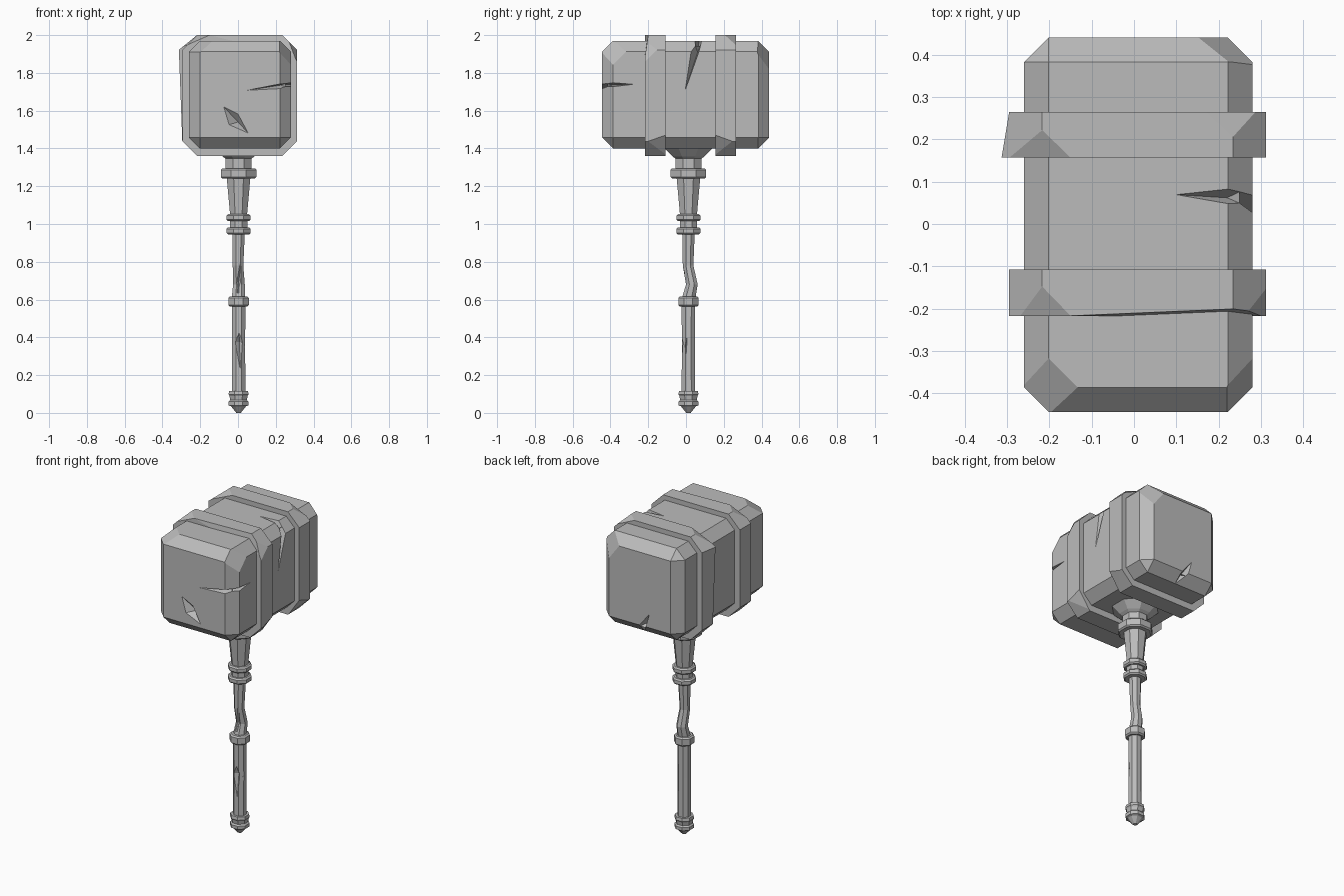
import bpy, bmesh, math
from mathutils import Vector
from mathutils.geometry import normal

if "Cube" in bpy.data.objects:
    bpy.data.objects.remove(bpy.data.objects["Cube"], do_unlink=True)

GREY = (0.5, 0.5, 0.5, 1)
stone = bpy.data.materials.new("stone grey")
stone.use_nodes = True
stone.diffuse_color = GREY
stone.node_tree.nodes["Principled BSDF"].inputs["Base Color"].default_value = GREY


def finish(bm, name):
    bmesh.ops.recalc_face_normals(bm, faces=bm.faces)
    mesh = bpy.data.meshes.new(name)
    bm.to_mesh(mesh)
    bm.free()
    mesh.materials.append(stone)
    obj = bpy.data.objects.new(name, mesh)
    bpy.context.collection.objects.link(obj)
    return obj


def chop(bm, a, b, c):
    """Slice a corner off along the plane through three points."""
    centre = sum((v.co for v in bm.verts), Vector()) / len(bm.verts)
    n = normal(Vector(a), Vector(b), Vector(c))
    if n.dot(centre - Vector(a)) > 0:
        n = -n
    cut = bmesh.ops.bisect_plane(bm, geom=bm.verts[:] + bm.edges[:] + bm.faces[:],
                                 plane_co=a, plane_no=n, clear_outer=True)
    edges = [e for e in cut["geom_cut"] if isinstance(e, bmesh.types.BMEdge)]
    bmesh.ops.edgeloop_fill(bm, edges=edges)


def carve(obj, points):
    """Subtract the convex hull of the points."""
    bm = bmesh.new()
    for p in points:
        bm.verts.new(p)
    bmesh.ops.convex_hull(bm, input=bm.verts[:])
    cutter = finish(bm, "cutter")
    cutter.hide_render = True
    mod = obj.modifiers.new("carve", 'BOOLEAN')
    mod.operation, mod.solver, mod.object = 'DIFFERENCE', 'EXACT', cutter
    bpy.context.view_layer.objects.active = obj
    bpy.ops.object.modifier_apply(modifier=mod.name)
    bpy.data.objects.remove(cutter, do_unlink=True)


def crack(obj, tip_a, tip_b, inner, out_a, out_b):
    """Wedge that is widest at the outer points and fades to both tips."""
    for tip in (tip_a, tip_b):
        carve(obj, [tip, inner, out_a, out_b])


def lathe(name, stations, sides=8):
    """Octagonal turned part; each station is z, radius, x offset, y offset."""
    bm = bmesh.new()
    rings = []
    for z, r, ox, oy in stations:
        r /= math.cos(math.pi / sides)
        angles = [(i + 0.5) * math.tau / sides for i in range(sides)]
        rings.append([bm.verts.new((AX + ox + r * math.cos(a), AY + oy + r * math.sin(a), z))
                      for a in angles])
    for low, high in zip(rings, rings[1:]):
        for i in range(sides):
            j = (i + 1) % sides
            bm.faces.new((low[i], low[j], high[j], high[i]))
    bm.faces.new(rings[0])
    bm.faces.new(rings[-1])
    return finish(bm, name)


AX, AY = 0.003, 0.013

# Hammer head: chamfered block with chipped corners
bm = bmesh.new()
bmesh.ops.create_cube(bm, size=1)
bmesh.ops.scale(bm, vec=(0.54, 0.885, 0.57), verts=bm.verts)
bmesh.ops.translate(bm, vec=(0.01, -0.002, 1.685), verts=bm.verts)
bmesh.ops.bevel(bm, geom=bm.edges[:], offset=0.058, segments=1, affect='EDGES')
chop(bm, (-0.2, -0.32, 1.97), (-0.135, -0.385, 1.97), (-0.26, -0.385, 1.91))
chop(bm, (0.22, -0.385, 1.97), (0.28, -0.32, 1.91), (0.28, -0.385, 1.845))
chop(bm, (0.22, 0.385, 1.97), (0.155, 0.44, 1.91), (0.28, 0.385, 1.89))
head = finish(bm, "head")

# Cracks in the head: top left edge, front, back lower edge
crack(head, (0.09, 0.07, 1.975), (0.285, -0.01, 1.69), (0.22, 0.062, 1.91),
      (0.32, 0.11, 2.02), (0.32, 0.02, 2.02))
crack(head, (0.03, -0.45, 1.705), (0.285, -0.27, 1.74), (0.225, -0.39, 1.735),
      (0.32, -0.48, 1.765), (0.32, -0.48, 1.71))
crack(head, (-0.06, 0.445, 1.55), (0.02, 0.38, 1.395), (-0.01, 0.395, 1.46),
      (0.06, 0.48, 1.42), (-0.04, 0.48, 1.42))
# Diamond gouge on the front
carve(head, [(-0.08, -0.447, 1.625), (0.0, -0.447, 1.585), (0.057, -0.447, 1.478),
             (-0.05, -0.447, 1.525), (0.0, -0.405, 1.54)])


# Two raised bands around the head
def band(name, y0, y1, chips, lean=0):
    x0, x1, z0, z1, c = -0.295, 0.312, 1.36, 2.0, 0.078
    outline = [(x0 + c, z0), (x1 - c, z0), (x1, z0 + c), (x1, z1 - c),
               (x1 - c, z1), (x0 + c, z1), (x0, z1 - c), (x0, z0 + c)]
    bm = bmesh.new()
    front = bm.faces.new([bm.verts.new((x, y0, z)) for x, z in outline])
    back = bmesh.ops.extrude_face_region(bm, geom=[front])
    moved = [v for v in back["geom"] if isinstance(v, bmesh.types.BMVert)]
    bmesh.ops.translate(bm, vec=(0, y1 - y0, 0), verts=moved)
    for v in bm.verts:
        if v.co.x < x0 + 0.01 and v.co.z > 1.7 and v.co.y < y0 + 0.01:
            v.co.x -= lean
    bmesh.ops.recalc_face_normals(bm, faces=bm.faces)
    for chip in chips:
        chop(bm, *chip)
    return finish(bm, name)


band("front_band", -0.217, -0.108, [
    [(-0.265, -0.217, 1.95), (-0.215, -0.15, 2.0), (-0.15, -0.217, 2.0)],
    [(0.265, -0.217, 1.965), (0.312, -0.155, 1.92), (0.312, -0.217, 1.86)],
    [(0.312, -0.108, 1.47), (0.29, -0.175, 1.415), (0.24, -0.108, 1.365)],
    [(-0.15, -0.217, 2.0), (0.25, -0.2, 2.0), (0.25, -0.217, 1.9)]])
band("back_band", 0.157, 0.265, [
    [(-0.265, 0.157, 1.95), (-0.215, 0.22, 2.0), (-0.15, 0.157, 2.0)],
    [(0.17, 0.265, 2.0), (0.235, 0.205, 2.0), (0.28, 0.265, 1.95)],
    [(0.312, 0.157, 1.47), (0.29, 0.22, 1.415), (0.24, 0.157, 1.365)]], lean=0.018)

# Shaft with a crooked middle
shaft = lathe("shaft", [
    (0.1, 0.036, 0, 0), (0.36, 0.035, 0, 0), (0.57, 0.036, 0, 0), (0.62, 0.035, 0, 0.004),
    (0.68, 0.031, 0.002, 0.018), (0.78, 0.028, -0.003, -0.002), (0.95, 0.033, 0, 0)])
crack(shaft, (0.005, -0.027, 0.435), (0.012, -0.027, 0.2), (0.008, -0.002, 0.375),
      (0.08, -0.07, 0.37), (-0.07, -0.07, 0.37))
crack(shaft, (0.02, -0.02, 0.82), (0.0, -0.01, 0.63), (0.003, 0.008, 0.69),
      (0.06, -0.05, 0.7), (-0.06, -0.05, 0.68))
crack(shaft, (0.045, 0.01, 0.43), (0.045, 0.0, 0.27), (0.026, 0.0, 0.36),
      (0.08, 0.02, 0.38), (0.08, -0.03, 0.34))

# Grip, collars and pommel
lathe("grip_taper", [(1.0, 0.042, 0, 0), (1.05, 0.045, 0, 0), (1.25, 0.063, 0, 0)])
lathe("neck", [(0.96, 0.046, 0, 0), (1.03, 0.046, 0, 0)])
lathe("head_neck", [(1.27, 0.068, 0, 0), (1.35, 0.068, 0, 0)])
lathe("head_socket", [(1.34, 0.06, 0, 0), (1.358, 0.085, 0, 0), (1.41, 0.135, 0, 0)])
for name, z0, z1, r in (("middle_ring", 0.563, 0.617, 0.054),
                        ("lower_grip_ring", 0.945, 0.982, 0.064),
                        ("upper_grip_ring", 1.015, 1.052, 0.064),
                        ("neck_ring", 1.24, 1.295, 0.094)):
    b = 0.008
    lathe(name, [(z0, r - b, 0, 0), (z0 + b, r, 0, 0), (z1 - b, r, 0, 0), (z1, r - b, 0, 0)])
lathe("pommel", [(0.0, 0.012, 0, 0), (0.035, 0.04, 0, 0), (0.04, 0.052, 0, 0),
                 (0.06, 0.052, 0, 0), (0.068, 0.044, 0, 0), (0.09, 0.048, 0, 0),
                 (0.098, 0.053, 0, 0), (0.116, 0.05, 0, 0)])
